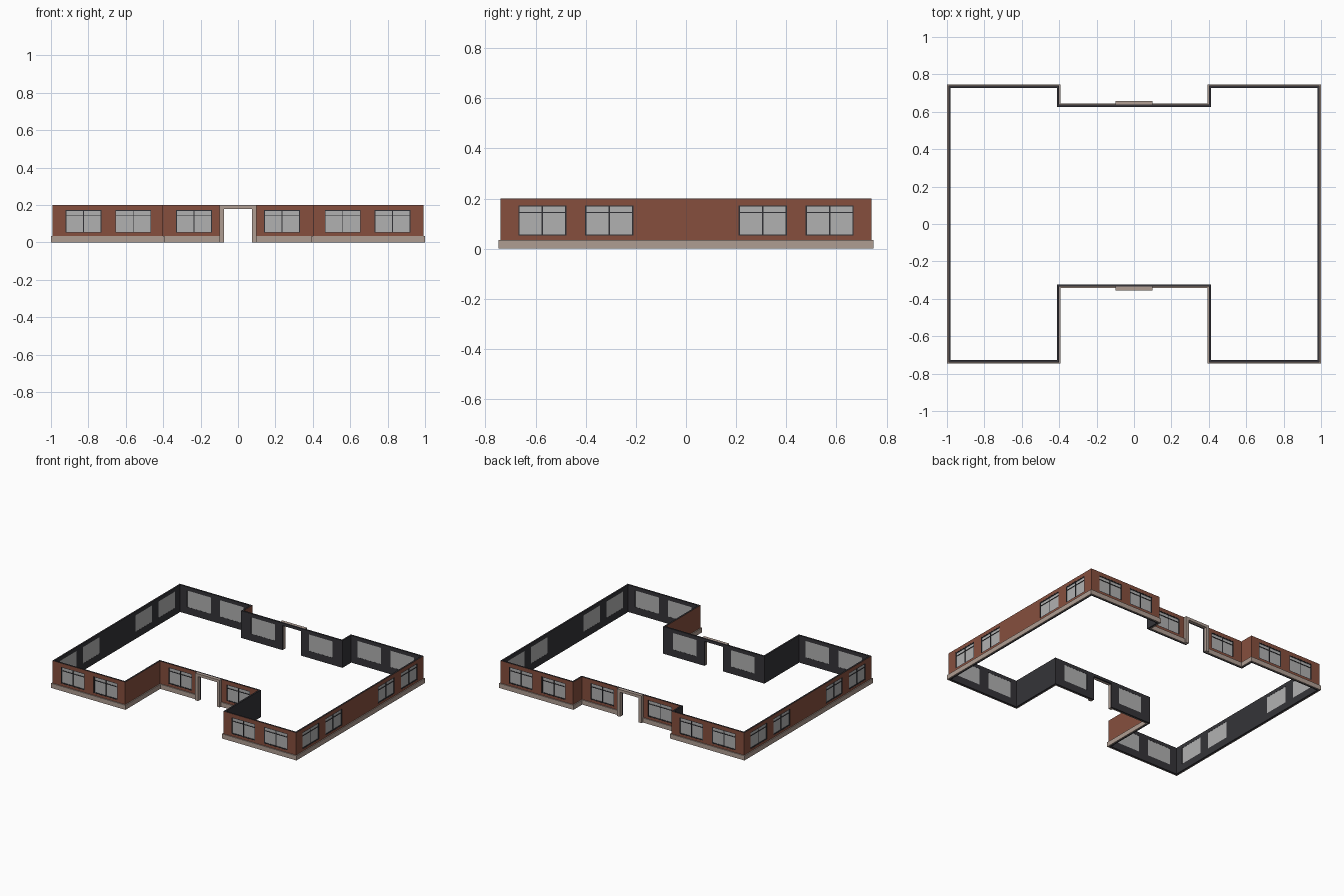
import bpy, bmesh
from mathutils import Vector

if "Cube" in bpy.data.objects:
    bpy.data.objects.remove(bpy.data.objects["Cube"])


def mat(name, r, g, b):
    m = bpy.data.materials.new(name)
    m.diffuse_color = (r, g, b, 1)
    m.use_nodes = True
    m.node_tree.nodes["Principled BSDF"].inputs["Base Color"].default_value = m.diffuse_color
    return m


BRICK = mat("brick", 0.24, 0.078, 0.048)
STONE = mat("stone", 0.43, 0.34, 0.29)
GLASS = mat("glass", 0.44, 0.44, 0.44)
FRAME = mat("frame", 0.03, 0.03, 0.035)
LINING = mat("lining", 0.035, 0.034, 0.04)

# Outer wall outline, counter-clockwise from the front left corner
PTS = [Vector(p) for p in [
    (-.992, -.74), (-.4, -.74), (-.4, -.335), (.4, -.335), (.4, -.74), (.992, -.74),
    (.992, .74), (.4, .74), (.4, .638), (-.4, .638), (-.4, .74), (-.992, .74)]]
N = len(PTS)
H, THICK, BASE_H, BASE_OUT = 0.2, 0.012, 0.034, 0.007
WIN_W, WIN_Z0, WIN_Z1, TRANSOM = 0.192, 0.052, 0.173, 0.145
DOOR_IN, DOOR_OUT, DOOR_TOP = 0.076, 0.1, 0.18


def direction(i):
    return (PTS[(i + 1) % N] - PTS[i % N]).normalized()


def normal(i):
    d = direction(i)
    return Vector((d.y, -d.x))


def corner(i, off):
    return PTS[i % N] + (normal(i - 1) + normal(i)) * off


def finish(bm, name, mats):
    bmesh.ops.remove_doubles(bm, verts=bm.verts, dist=1e-5)
    me = bpy.data.meshes.new(name)
    bm.to_mesh(me)
    bm.free()
    for m in mats:
        me.materials.append(m)
    ob = bpy.data.objects.new(name, me)
    bpy.context.collection.objects.link(ob)
    return ob


def wall_strip(bm, i, out, inn, height, holes):
    """Mitred wall run along edge i, with rectangular holes (u0, u1, z0, z1)."""
    length = (PTS[(i + 1) % N] - PTS[i]).length
    us = sorted({0.0, length, *[h[0] for h in holes], *[h[1] for h in holes]})
    zs = sorted({0.0, height, *[h[2] for h in holes], *[h[3] for h in holes]})

    def pt(a, b, off):
        if a == 0:
            p = corner(i, off)
        elif a == len(us) - 1:
            p = corner(i + 1, off)
        else:
            p = PTS[i] + direction(i) * us[a] + normal(i) * off
        return (p.x, p.y, zs[b])

    def solid(a, b):
        if not (0 <= a < len(us) - 1 and 0 <= b < len(zs) - 1):
            return False
        u, z = (us[a] + us[a + 1]) / 2, (zs[b] + zs[b + 1]) / 2
        return not any(h[0] < u < h[1] and h[2] < z < h[3] for h in holes)

    def quad(pts, m):
        bm.faces.new([bm.verts.new(p) for p in pts]).material_index = m

    for a in range(len(us) - 1):
        for b in range(len(zs) - 1):
            if not solid(a, b):
                continue
            ring = [(a, b), (a + 1, b), (a + 1, b + 1), (a, b + 1)]
            quad([pt(*c, out) for c in ring], 0)
            quad([pt(*c, inn) for c in reversed(ring)], 1)
            sides = [(a, b - 1), (a + 1, b), (a, b + 1), (a - 1, b)]
            for k, nb in enumerate(sides):
                if solid(*nb) or nb[0] in (-1, len(us) - 1):
                    continue
                c, d = ring[k], ring[(k + 1) % 4]
                quad([pt(*d, out), pt(*c, out), pt(*c, inn), pt(*d, inn)], 1)


def box(bm, i, u0, u1, z0, z1, off0, off1):
    """Box along edge i, between two offsets from the wall face."""
    v = []
    for off in (off0, off1):
        for u, z in ((u0, z0), (u1, z0), (u1, z1), (u0, z1)):
            p = PTS[i] + direction(i) * u + normal(i) * off
            v.append(bm.verts.new((p.x, p.y, z)))
    faces = [bm.faces.new(v[:4]), bm.faces.new(v[4:])]
    faces += [bm.faces.new((v[k], v[(k + 1) % 4], v[(k + 1) % 4 + 4], v[k + 4]))
              for k in range(4)]
    bmesh.ops.recalc_face_normals(bm, faces=faces)


walls, base, glass, frames = (bmesh.new() for _ in range(4))
for i in range(N):
    a, b = PTS[i], PTS[(i + 1) % N]
    length = (b - a).length
    d = direction(i)
    # Window centres as distances along this edge
    along_x = abs(d.x) > 0.5
    spots = (.827, .56, .235) if along_x else ((.573, .306) if length > 1 else ())
    axis = Vector((1, 0)) if along_x else Vector((0, 1))
    centres = [(axis * (s * sg) - a).dot(d) for s in spots for sg in (-1, 1)]
    holes = [(u - WIN_W / 2, u + WIN_W / 2, WIN_Z0, WIN_Z1)
             for u in centres if 0 < u < length]
    for u0, u1, z0, z1 in holes:
        # Pane, surround, centre mullion and transom
        box(glass, i, u0, u1, z0, z1, -.011, -.005)
        t = .005
        um = (u0 + u1) / 2
        for r in ((u0, u0 + t, z0, z1), (u1 - t, u1, z0, z1),
                  (um - t / 2, um + t / 2, z0, z1), (u0, u1, z0, z0 + t),
                  (u0, u1, z1 - t, z1), (u0, u1, TRANSOM - .002, TRANSOM + .002)):
            box(frames, i, *r, -.006, -.001)
    gap = []
    if along_x and length > .7:
        # Doorway in the middle of the recessed facades
        m = length / 2
        holes.append((m - DOOR_IN, m + DOOR_IN, 0, DOOR_TOP))
        gap = [(m - DOOR_OUT, m + DOOR_OUT, 0, BASE_H)]
        door = bmesh.new()
        box(door, i, m - DOOR_OUT, m - DOOR_IN, 0, H, 0, .02)
        box(door, i, m + DOOR_IN, m + DOOR_OUT, 0, H, 0, .02)
        box(door, i, m - DOOR_IN, m + DOOR_IN, DOOR_TOP, H, 0, .02)
        finish(door, "front_door_surround" if a.y < 0 else "back_door_surround", [STONE])
    wall_strip(walls, i, 0, -THICK, H, holes)
    wall_strip(base, i, BASE_OUT, -.001, BASE_H, gap)

finish(walls, "walls", [BRICK, LINING])
finish(base, "base_course", [STONE, STONE])
finish(glass, "window_panes", [GLASS])
finish(frames, "window_frames", [FRAME])
